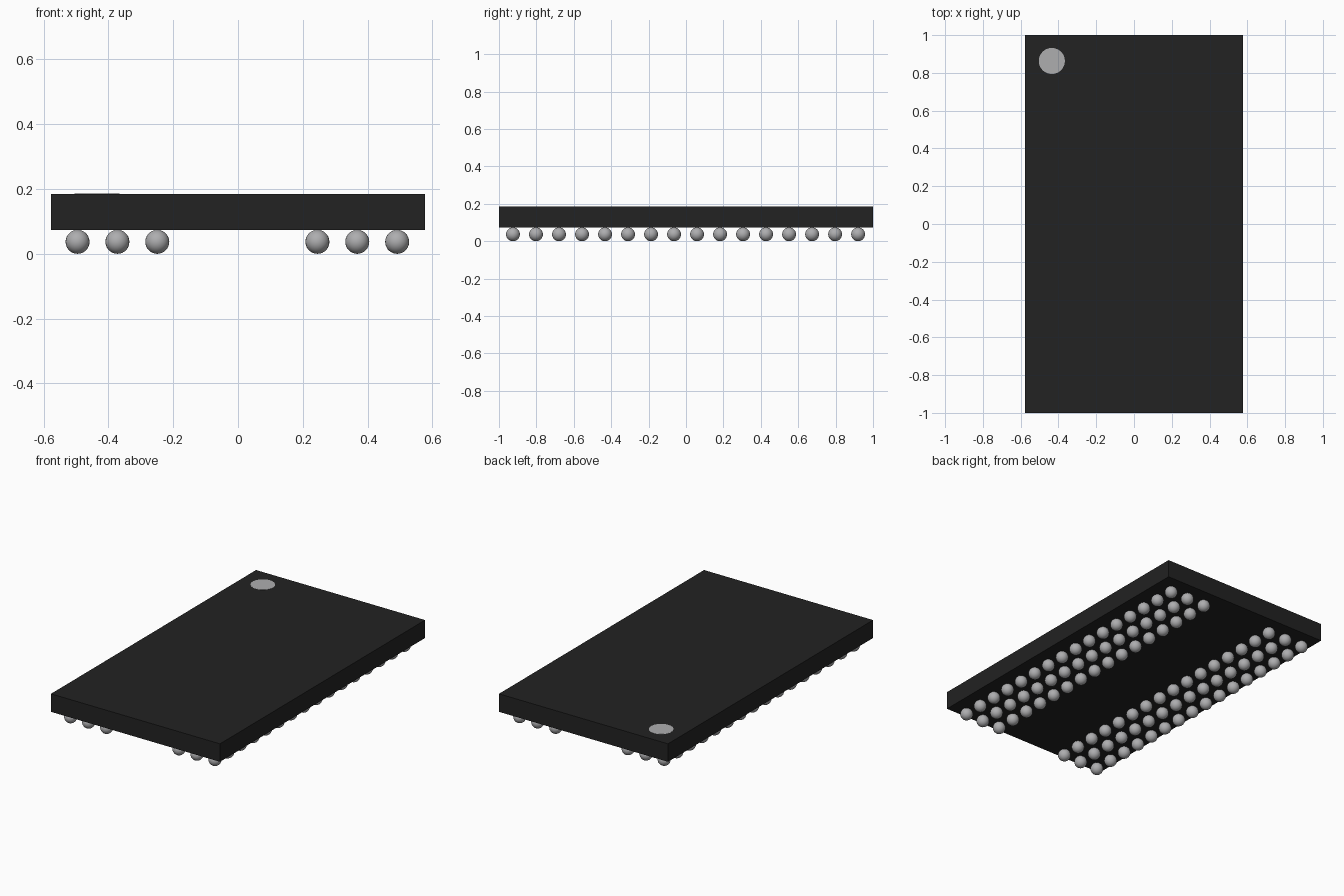
import bpy

cube = bpy.data.objects.get("Cube")
if cube:
    bpy.data.objects.remove(cube, do_unlink=True)

BALL_R = 0.037
PITCH = 0.123
BODY_BOTTOM, BODY_TOP = 0.074, 0.185


def material(name, color):
    mat = bpy.data.materials.new(name)
    mat.use_nodes = True
    mat.diffuse_color = color
    bsdf = next(n for n in mat.node_tree.nodes if n.type == "BSDF_PRINCIPLED")
    bsdf.inputs["Base Color"].default_value = color
    return mat


def finish(name, mat):
    obj = bpy.context.object
    obj.name = obj.data.name = name
    obj.data.materials.append(mat)
    return obj


def add_array(obj, count, offset):
    mod = obj.modifiers.new("Array", "ARRAY")
    mod.count = count
    mod.use_relative_offset = False
    mod.use_constant_offset = True
    mod.constant_offset_displace = offset


black = material("black_resin", (0.016, 0.016, 0.016, 1))
silver = material("silver_solder", (0.42, 0.42, 0.43, 1))

# Flat package body
bpy.ops.mesh.primitive_cube_add(size=1, location=(0, 0, (BODY_BOTTOM + BODY_TOP) / 2))
body = finish("package_body", black)
body.scale = (1.154, 2, BODY_TOP - BODY_BOTTOM)
bpy.ops.object.transform_apply(location=False, rotation=False, scale=True)

# Round orientation mark in the back right corner
bpy.ops.mesh.primitive_cylinder_add(vertices=48, radius=0.069, depth=0.002,
                                    location=(-0.435, 0.863, BODY_TOP))
finish("corner_mark", silver)

# Two banks of solder balls, three columns each, with a bare strip between
for side, x in (("right", -0.495), ("left", 0.245)):
    bpy.ops.mesh.primitive_uv_sphere_add(segments=24, ring_count=14, radius=BALL_R,
                                         location=(x, -0.925, BALL_R))
    bpy.ops.object.shade_smooth()
    balls = finish(side + "_solder_balls", silver)
    add_array(balls, 3, (PITCH, 0, 0))
    add_array(balls, 16, (0, PITCH, 0))
